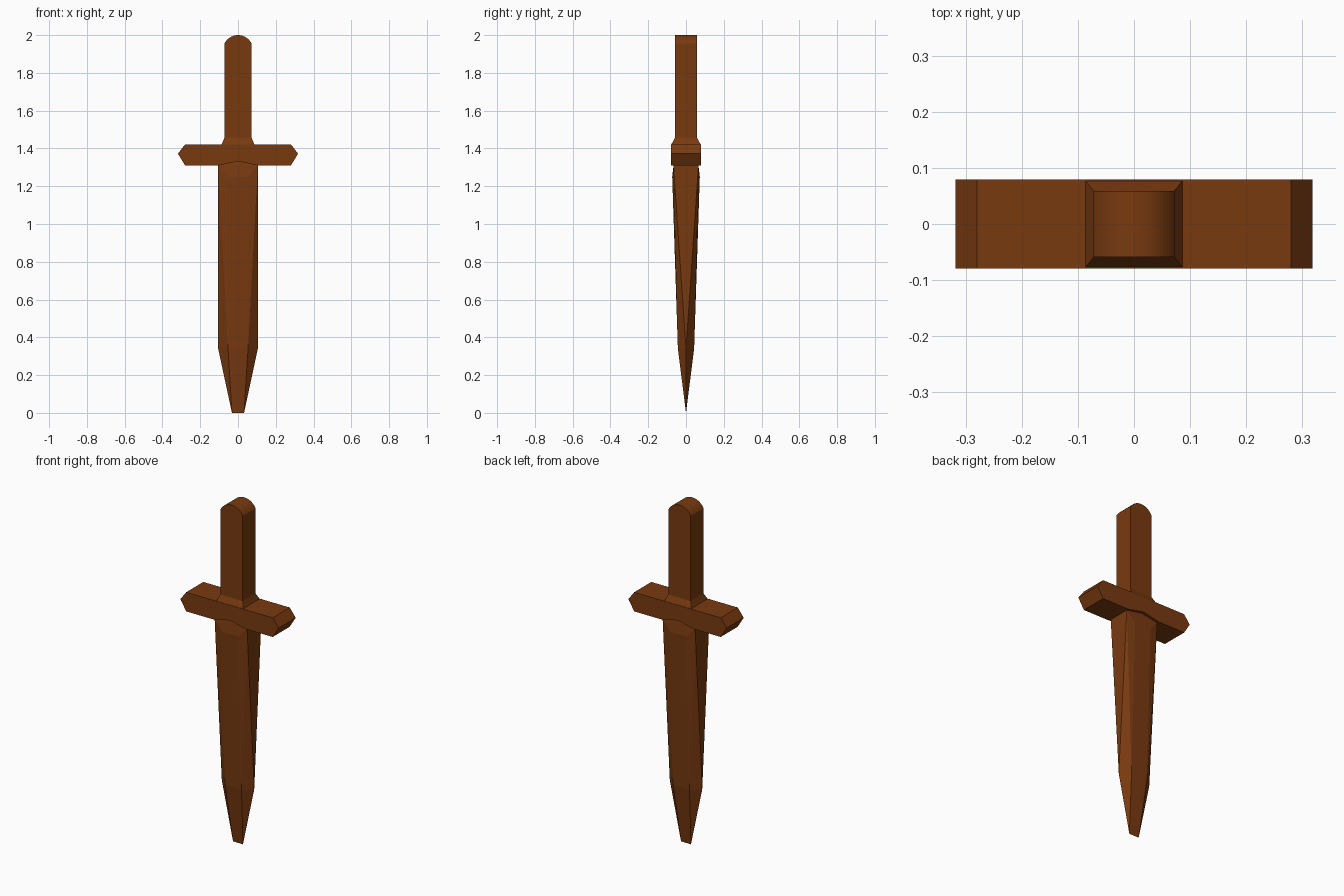
import bpy, bmesh, math

if "Cube" in bpy.data.objects:
    bpy.data.objects.remove(bpy.data.objects["Cube"])

wood = bpy.data.materials.new("brown wood")
wood.diffuse_color = (0.19, 0.042, 0.005, 1)
wood.use_nodes = True
wood.node_tree.nodes["Principled BSDF"].inputs["Base Color"].default_value = wood.diffuse_color


def finish(bm, name):
    bmesh.ops.remove_doubles(bm, verts=bm.verts, dist=1e-5)
    bmesh.ops.recalc_face_normals(bm, faces=bm.faces)
    me = bpy.data.meshes.new(name)
    bm.to_mesh(me)
    bm.free()
    me.materials.append(wood)
    ob = bpy.data.objects.new(name, me)
    bpy.context.collection.objects.link(ob)
    return ob


# Blade: convex faceted body, mirrored on x and y
half = [
    (0.032, 0, 0),                               # tip edge
    (0.105, 0, 0.34), (0.053, 0.043, 0.34),      # start of taper
    (0.105, 0, 1.25), (0.053, 0.073, 1.25),      # below the collar
    (0.105, 0.066, 1.31), (0, 0.062, 1.332),     # collar under the guard
]
bm = bmesh.new()
for p in sorted({(sx * x, sy * y, z) for x, y, z in half for sx in (1, -1) for sy in (1, -1)}):
    bm.verts.new(p)
bmesh.ops.convex_hull(bm, input=bm.verts)
bmesh.ops.dissolve_limit(bm, angle_limit=0.01, verts=bm.verts, edges=bm.edges)
finish(bm, "blade")

# Guard: profile with pointed ends and a shallow notch, extruded along y
right = [(0.105, 1.31), (0.28, 1.31), (0.318, 1.372), (0.28, 1.422)]
profile = [(0, 1.332)] + right + [(-x, z) for x, z in reversed(right)]
bm = bmesh.new()
face = bm.faces.new([bm.verts.new((x, -0.079, z)) for x, z in profile])
ext = bmesh.ops.extrude_face_region(bm, geom=[face])
for v in ext["geom"]:
    if isinstance(v, bmesh.types.BMVert):
        v.co.y = 0.079
finish(bm, "guard")

# Grip: flared foot, straight shaft and rounded end, lofted from rectangles
rings = [(0.087, 0.078, 1.42), (0.072, 0.059, 1.457)]
r = 0.080
a0 = math.asin(0.072 / r)
for i in range(9):
    a = a0 * (1 - i / 8)
    rings.append((r * math.sin(a), 0.059, 2 - r + r * math.cos(a)))
bm = bmesh.new()
loops = [[bm.verts.new((sx * x, sy * y, z)) for sx, sy in ((1, 1), (-1, 1), (-1, -1), (1, -1))]
         for x, y, z in rings]
bm.faces.new(loops[0])
for lo, hi in zip(loops, loops[1:]):
    for k in range(4):
        j = (k + 1) % 4
        bm.faces.new((lo[k], lo[j], hi[j], hi[k]))
# smooth only the rounded end, with its rim kept sharp
for f in bm.faces:
    f.normal_update()
    c = f.calc_center_median()
    f.smooth = c.z > 1.955 and abs(c.y) < 0.01
bmesh.ops.remove_doubles(bm, verts=bm.verts, dist=1e-5)
for e in bm.edges:
    if len(e.link_faces) == 2 and e.calc_face_angle(0) > 0.4:
        e.smooth = False
finish(bm, "grip")
